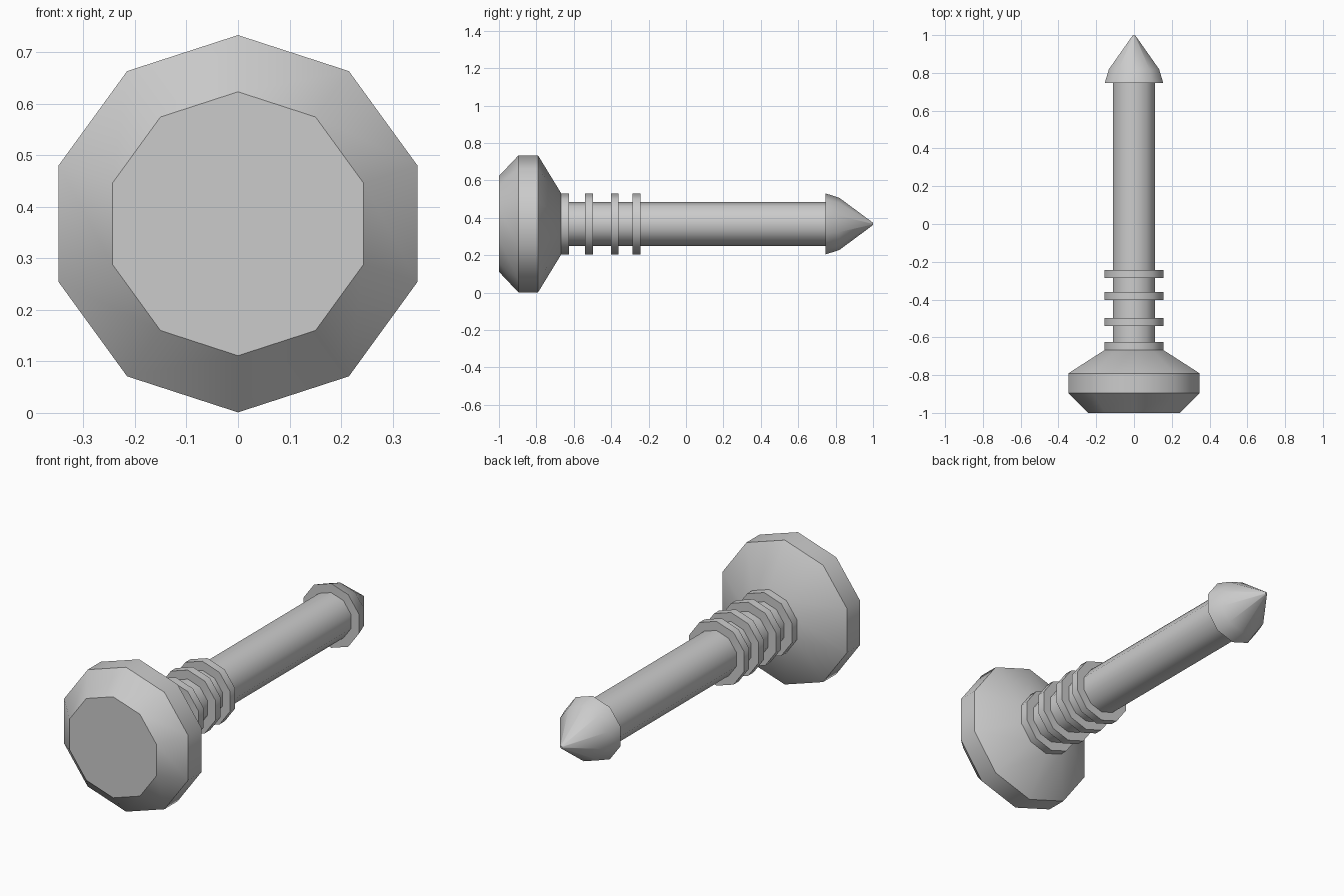
import bpy, bmesh, math

cube = bpy.data.objects.get("Cube")
if cube:
    bpy.data.objects.remove(cube, do_unlink=True)

SIDES = 10
AXIS_Z = 0.367

grey = bpy.data.materials.new("plain grey")
grey.use_nodes = True
colour = (0.6, 0.6, 0.6, 1)
grey.diffuse_color = colour
grey.node_tree.nodes["Principled BSDF"].inputs["Base Color"].default_value = colour


def lathe(name, profile):
    """Closed ten-sided solid along y from (y, radius) pairs, a corner on top."""
    bm = bmesh.new()
    rings = []
    for y, r in profile:
        angles = [math.tau * i / SIDES for i in range(SIDES)]
        rings.append([bm.verts.new((r * math.sin(a), y, AXIS_Z + r * math.cos(a)))
                      for a in angles])
    for a, b in zip(rings, rings[1:]):
        for i in range(SIDES):
            j = (i + 1) % SIDES
            bm.faces.new((a[i], a[j], b[j], b[i]))
    bm.faces.new(rings[0])
    bm.faces.new(rings[-1])
    bmesh.ops.recalc_face_normals(bm, faces=bm.faces)
    mesh = bpy.data.meshes.new(name)
    bm.to_mesh(mesh)
    bm.free()
    mesh.materials.append(grey)
    obj = bpy.data.objects.new(name, mesh)
    bpy.context.collection.objects.link(obj)
    bpy.ops.object.select_all(action='DESELECT')
    obj.select_set(True)
    bpy.context.view_layer.objects.active = obj
    bpy.ops.object.shade_smooth_by_angle(angle=math.radians(40))
    return obj


# Bevelled head tapering back to the shaft
lathe("head", [(-1, 0.256), (-0.896, 0.366), (-0.791, 0.366), (-0.667, 0.163)])

# Straight shaft
lathe("shaft", [(-0.68, 0.117), (0.76, 0.117)])

# Raised collars behind the head
for n, y in enumerate((-0.667, -0.539, -0.402, -0.285), 1):
    lathe(f"collar_{n}", [(y, 0.163), (y + 0.041, 0.163)])

# Barbed point
lathe("pointed_tip", [(0.746, 0.163), (0.819, 0.14), (1, 0.006)])
